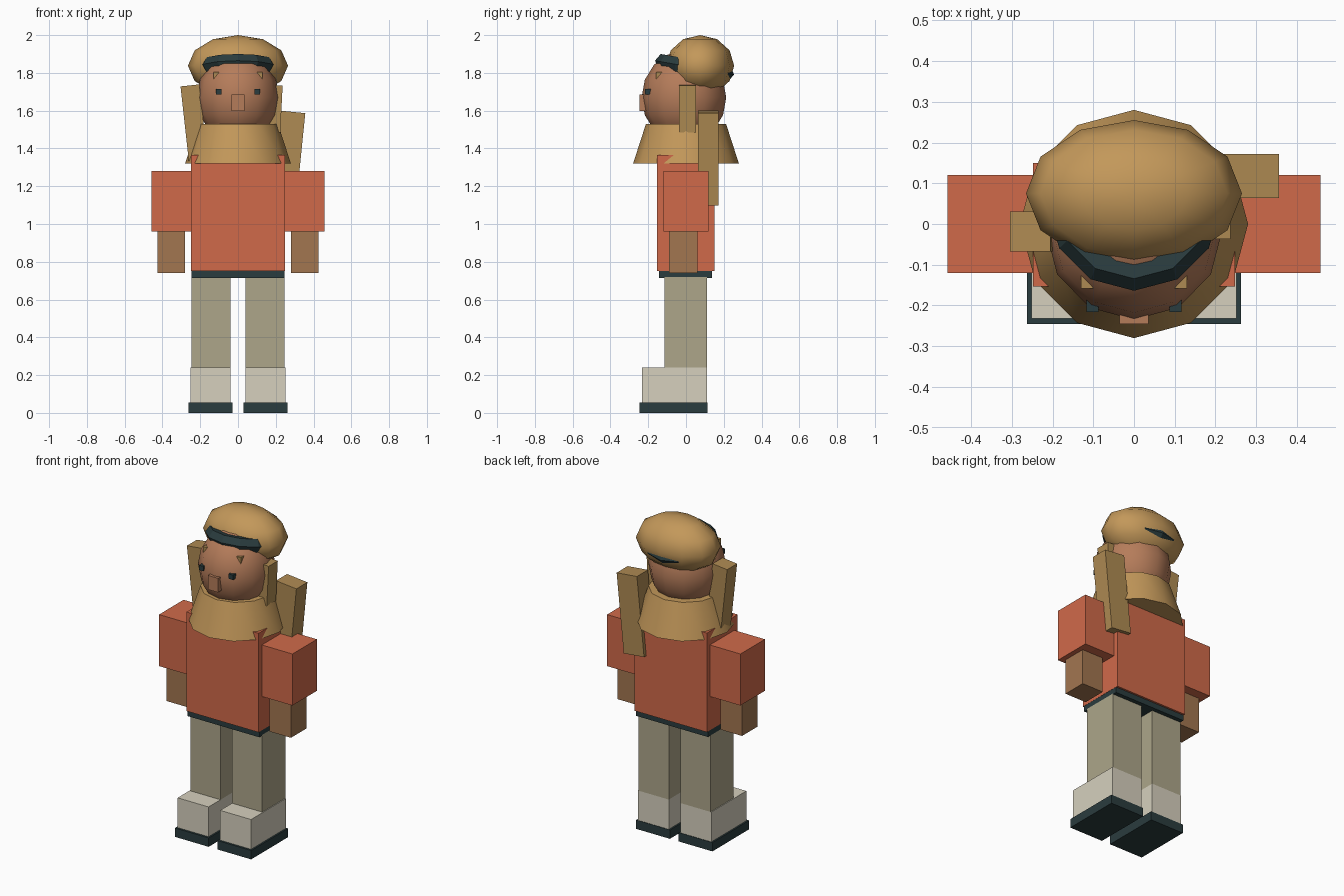
import bpy
from math import radians
from mathutils import Vector

if "Cube" in bpy.data.objects:
    bpy.data.objects.remove(bpy.data.objects["Cube"])


def mat(name, hexcol):
    m = bpy.data.materials.new(name)
    rgb = [int(hexcol[i:i + 2], 16) / 255 for i in (0, 2, 4)]
    m.diffuse_color = [((c + 0.055) / 1.055) ** 2.4 for c in rgb] + [1]
    m.use_nodes = True
    m.node_tree.nodes["Principled BSDF"].inputs["Base Color"].default_value = m.diffuse_color
    return m


ORANGE = mat("orange_cloth", "D06A4A")
KHAKI = mat("khaki_cloth", "ADA68A")
CREAM = mat("cream_leather", "D6D0BE")
DARK = mat("dark_trim", "2A3C3E")
HAND = mat("hand_skin", "A27650")
SKIN = mat("face_skin", "B57C5A")
TAN = mat("tan_knit", "C3985A")
TAIL = mat("tan_strap", "AF8B53")


def finish(name, material, smooth=None):
    o = bpy.context.object
    o.name = name
    o.data.materials.append(material)
    if smooth:
        bpy.ops.object.shade_smooth_by_angle(angle=radians(smooth))
    return o


def block(name, x, y, z, material):
    """Box from its (min, max) range on each axis."""
    lo, hi = Vector((x[0], y[0], z[0])), Vector((x[1], y[1], z[1]))
    bpy.ops.mesh.primitive_cube_add(size=1, location=(lo + hi) / 2)
    bpy.context.object.scale = hi - lo
    bpy.ops.object.transform_apply(location=False, rotation=False, scale=True)
    return finish(name, material)


def pair(name, x, y, z, material):
    for side, s in (("left", -1), ("right", 1)):
        block(f"{name}_{side}", sorted((s * x[0], s * x[1])), y, z, material)


def ball(name, loc, radii, material, rings=8):
    bpy.ops.mesh.primitive_uv_sphere_add(segments=12, ring_count=rings, radius=1, location=loc)
    bpy.context.object.scale = radii
    bpy.ops.object.transform_apply(location=False, rotation=False, scale=True)
    return finish(name, material, 60)


def strap(name, loc, size, tilt):
    h = Vector(size) / 2
    o = block(name, (-h.x, h.x), (-h.y, h.y), (-h.z, h.z), TAIL)
    o.location = loc
    o.rotation_euler = (0, tilt, 0)


# Legs and shoes
pair("shoe_sole", (0.03, 0.262), (-0.245, 0.115), (0, 0.055), DARK)
pair("shoe_toe", (0.04, 0.252), (-0.232, -0.115), (0.055, 0.24), CREAM)
pair("shoe_heel", (0.04, 0.252), (-0.115, 0.112), (0.055, 0.24), CREAM)
pair("leg", (0.04, 0.247), (-0.115, 0.112), (0.24, 0.72), KHAKI)

# Torso and arms
block("belt", (-0.247, 0.247), (-0.143, 0.138), (0.715, 0.752), DARK)
block("shirt", (-0.248, 0.248), (-0.153, 0.15), (0.75, 1.365), ORANGE)
pair("sleeve", (0.246, 0.458), (-0.12, 0.12), (0.96, 1.28), ORANGE)
pair("hand", (0.28, 0.427), (-0.09, 0.06), (0.74, 0.97), HAND)

# Shoulder cowl
bpy.ops.mesh.primitive_cone_add(vertices=12, radius1=0.28, radius2=0.212, depth=0.21,
                                location=(0, 0, 1.425))
finish("cowl", TAN, 40)

# Head and face
ball("head", (0, -0.011, 1.67), (0.218, 0.224, 0.245), SKIN)
pair("eye", (0.087, 0.117), (-0.216, -0.17), (1.685, 1.715), DARK)
block("nose", (-0.035, 0.035), (-0.246, -0.2), (1.597, 1.685), SKIN)
pair("brow_tuft", (0.09, 0.13), (-0.158, -0.11), (1.765, 1.805), TAIL)

# Cap with a tilted dark band
ball("cap", (0, 0.075, 1.838), (0.265, 0.18, 0.162), TAN, 6)
bpy.ops.mesh.primitive_torus_add(major_segments=12, minor_segments=6, major_radius=0.166,
                                 minor_radius=0.046, location=(0, 0.045, 1.828),
                                 rotation=(radians(-10), 0, 0))
finish("cap_band", DARK)

# Hanging straps
strap("strap_right", (0.262, 0.118, 1.35), (0.14, 0.108, 0.49), 0.1)
strap("strap_left", (-0.232, -0.018, 1.53), (0.1, 0.098, 0.41), -0.11)
strap("strap_inner", (0.195, 0.008, 1.61), (0.07, 0.09, 0.25), 0.05)
